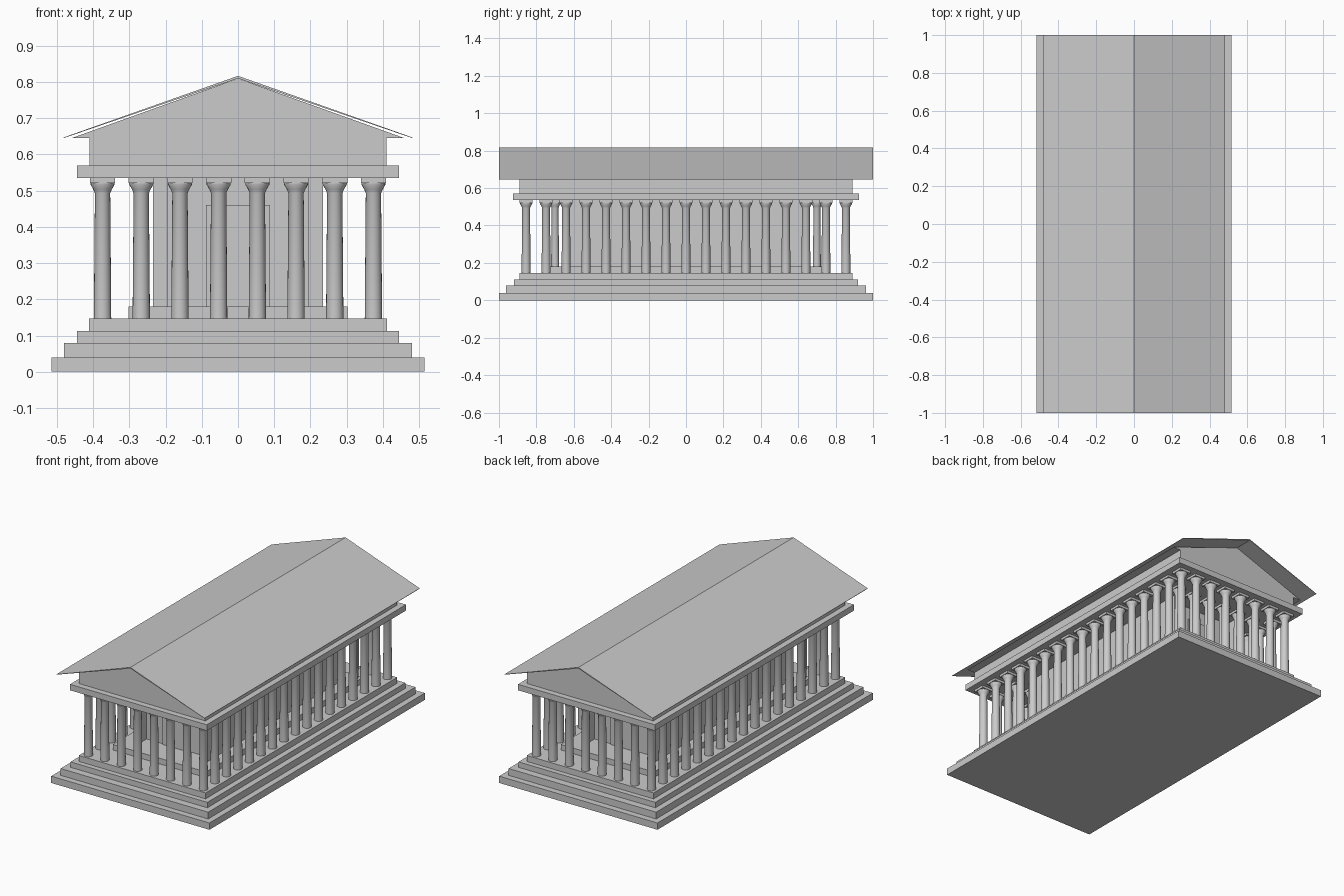
import bpy
import bmesh
import math

cube = bpy.data.objects.get("Cube")
if cube:
    bpy.data.objects.remove(cube, do_unlink=True)

stone = bpy.data.materials.new("grey_stone")
stone.use_nodes = True
GREY = (0.6, 0.6, 0.6, 1)
stone.diffuse_color = GREY
stone.node_tree.nodes["Principled BSDF"].inputs["Base Color"].default_value = GREY


def add_object(name, mesh, location=(0, 0, 0)):
    obj = bpy.data.objects.new(name, mesh)
    obj.location = location
    bpy.context.collection.objects.link(obj)
    return obj


def mesh_from(name, bm):
    bmesh.ops.recalc_face_normals(bm, faces=bm.faces)
    mesh = bpy.data.meshes.new(name)
    bm.to_mesh(mesh)
    bm.free()
    mesh.materials.append(stone)
    return mesh


def slab(name, half_x, half_y, z0, z1, x=0, y=0):
    """Box given by half widths, bottom and top."""
    bm = bmesh.new()
    bmesh.ops.create_cube(bm, size=1)
    bmesh.ops.scale(bm, vec=(2 * half_x, 2 * half_y, z1 - z0), verts=bm.verts)
    return add_object(name, mesh_from(name, bm), (x, y, (z0 + z1) / 2))


def extrude_along_y(name, outline, half_y):
    """Prism from an x-z outline, running front to back."""
    bm = bmesh.new()
    face = bm.faces.new([bm.verts.new((x, -half_y, z)) for x, z in outline])
    result = bmesh.ops.extrude_face_region(bm, geom=[face])
    moved = [g for g in result["geom"] if isinstance(g, bmesh.types.BMVert)]
    bmesh.ops.translate(bm, vec=(0, 2 * half_y, 0), verts=moved)
    return add_object(name, mesh_from(name, bm))


def column_mesh(name, height, base_r, cap_r, sides=20):
    """Tapered shaft, flared cushion and square top block."""
    neck_r = base_r * 0.88
    profile = [(base_r, 0), (neck_r, height - 0.042), (neck_r * 1.2, height - 0.032),
               (cap_r * 0.95, height - 0.018), (cap_r * 0.95, height - 0.014)]
    bm = bmesh.new()
    rings = []
    for r, z in profile:
        rings.append([bm.verts.new((r * math.cos(a), r * math.sin(a), z))
                      for a in (2 * math.pi * i / sides for i in range(sides))])
    for low, high in zip(rings, rings[1:]):
        for i in range(sides):
            j = (i + 1) % sides
            bm.faces.new((low[i], low[j], high[j], high[i])).smooth = True
    bm.faces.new(rings[0])
    bm.faces.new(rings[-1])
    block = bmesh.ops.create_cube(bm, size=1)["verts"]
    bmesh.ops.scale(bm, vec=(2 * cap_r, 2 * cap_r, 0.014), verts=block)
    bmesh.ops.translate(bm, vec=(0, 0, height - 0.007), verts=block)
    mesh = mesh_from(name, bm)
    mesh.set_sharp_from_angle(angle=math.radians(35))
    return mesh


# Stepped base
FLOOR, PORCH, BEAM = 0.147, 0.18, 0.535
slab("bottom_step", 0.515, 1.0, 0, 0.04)
slab("second_step", 0.48, 0.963, 0.04, 0.08)
slab("third_step", 0.445, 0.92, 0.08, 0.112)
slab("top_step", 0.412, 0.89, 0.112, FLOOR)
slab("inner_platform", 0.303, 0.73, FLOOR, PORCH)

# Outer colonnade: eight across, seventeen along
outer = column_mesh("outer_column", BEAM - FLOOR, 0.024, 0.035)
ACROSS, ALONG, END_X, END_Y = 8, 17, 0.374, 0.855
for i in range(ACROSS):
    for j in range(ALONG):
        if i in (0, ACROSS - 1) or j in (0, ALONG - 1):
            x = -END_X + 2 * END_X * i / (ACROSS - 1)
            y = -END_Y + 2 * END_Y * j / (ALONG - 1)
            add_object("outer_column", outer, (x, y, FLOOR))

# Inner hall with six columns before each end
inner = column_mesh("porch_column", BEAM - PORCH, 0.021, 0.031)
slab("hall", 0.235, 0.57, PORCH, BEAM)
for side, end in ((-1, "front"), (1, "back")):
    for i in range(6):
        add_object(end + "_porch_column", inner,
                   (-0.267 + 0.1068 * i, side * 0.7, PORCH))
    for wing in (-1, 1):
        slab(end + "_wall_end", 0.02, 0.03, PORCH, BEAM, wing * 0.215, side * 0.6)
    slab(end + "_door", 0.088, 0.004, PORCH, 0.46, 0, side * 0.574)

# Beams above the columns
slab("lower_beam", 0.445, 0.925, BEAM, 0.57)
slab("frieze", 0.41, 0.89, 0.57, 0.645)

# Thin overhanging roof and recessed gables
EAVE, RIDGE, THICK = 0.645, 0.817, 0.007
extrude_along_y("gable_core", [(-0.46, EAVE), (0.46, EAVE), (0, RIDGE - THICK)], 0.89)
extrude_along_y("roof", [(-0.482, EAVE), (0, RIDGE - THICK), (0.482, EAVE),
                         (0.482, EAVE + 0.002), (0, RIDGE), (-0.482, EAVE + 0.002)], 1.0)
